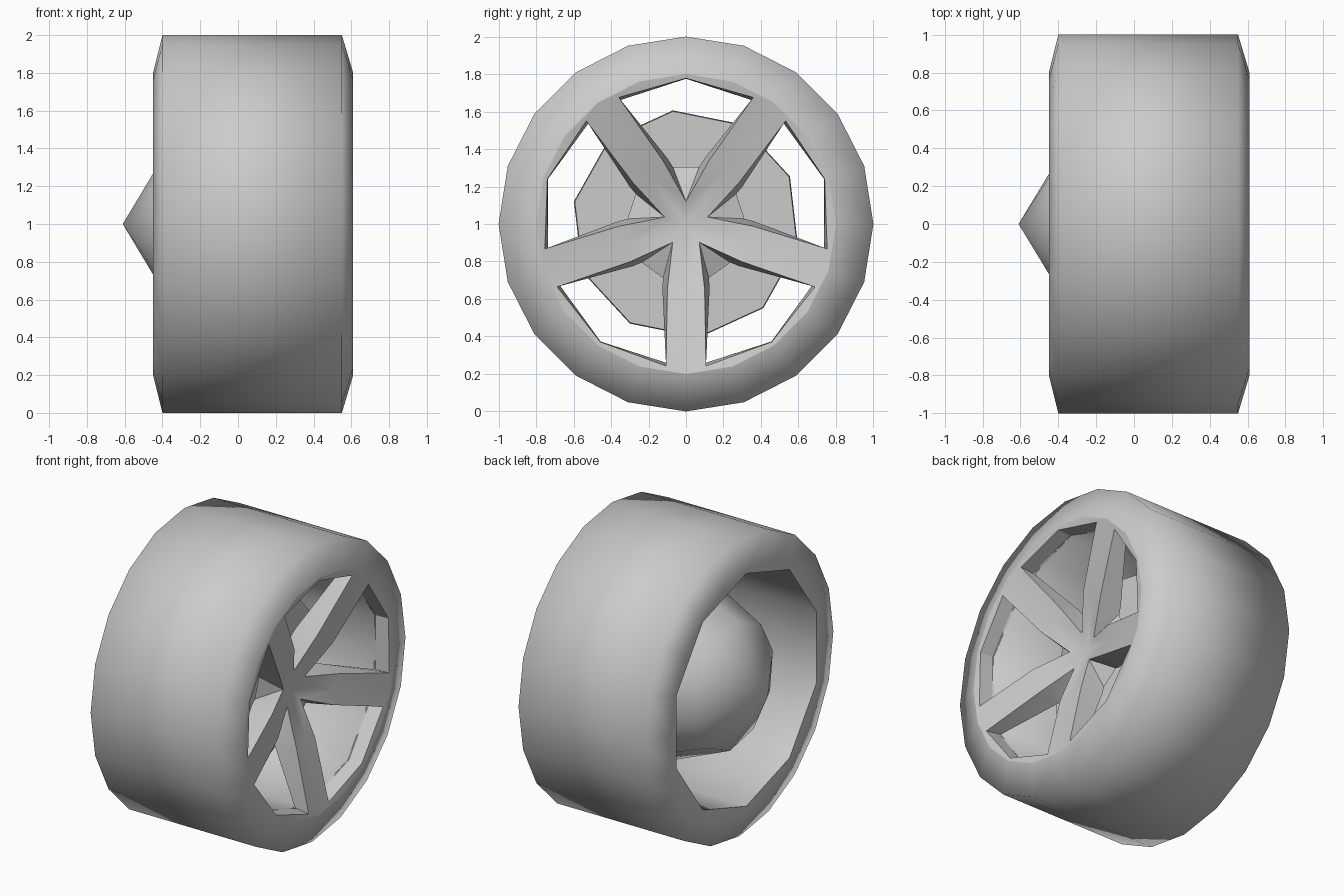
import bpy, bmesh
from math import sin, cos, radians

if "Cube" in bpy.data.objects:
    bpy.data.objects.remove(bpy.data.objects["Cube"])

grey = bpy.data.materials.new("plain_grey")
grey.use_nodes = True
grey.diffuse_color = (0.6, 0.6, 0.6, 1)
grey.node_tree.nodes["Principled BSDF"].inputs["Base Color"].default_value = (0.6, 0.6, 0.6, 1)


def polar(x, r, deg):
    """Point on the wheel: x along the axle, r and angle around it."""
    a = radians(deg)
    return (x, r * cos(a), 1 + r * sin(a))


def finish(bm, name, smooth):
    bmesh.ops.remove_doubles(bm, verts=bm.verts, dist=0.0005)
    bmesh.ops.recalc_face_normals(bm, faces=bm.faces)
    me = bpy.data.meshes.new(name)
    bm.to_mesh(me)
    bm.free()
    me.materials.append(grey)
    ob = bpy.data.objects.new(name, me)
    bpy.context.collection.objects.link(ob)
    bpy.ops.object.select_all(action='DESELECT')
    ob.select_set(True)
    bpy.context.view_layer.objects.active = ob
    bpy.ops.object.shade_smooth_by_angle(angle=radians(smooth))


def revolve(name, profile, sides, start, smooth, closed=False):
    """Spin (x, r) points; a third value narrows the odd corners."""
    bm = bmesh.new()
    rings = []
    for x, r, *odd in profile:
        rings.append([bm.verts.new(polar(x, r * (odd[0] if odd and i % 2 else 1),
                                         start + 360 * i / sides)) for i in range(sides)])
    pairs = list(zip(rings, rings[1:] + rings[:1])) if closed else list(zip(rings, rings[1:]))
    for a, b in pairs:
        for i in range(sides):
            j = (i + 1) % sides
            bm.faces.new((a[i], a[j], b[j], b[i]))
    finish(bm, name, smooth)


# Tyre with a ten-sided bore
TEN = cos(radians(18))
revolve("tyre", [(-0.45, 0.785, TEN), (-0.45, 0.8), (-0.4, 1), (0.55, 1),
                 (0.61, 0.8), (0.52, 0.8), (0.51, 0.775, TEN)], 20, 90, 80, closed=True)

# Domed hub behind the spokes, flat towards the front
revolve("hub_dome", [(0.14, 0), (0.14, 0.605), (0.11, 0.61), (-0.36, 0.42), (-0.61, 0)],
        10, 96.6, 60)

# Dished five-spoke rim: front and back skins joined by window walls
bm = bmesh.new()


def face(*pts):
    bm.faces.new([bm.verts.new(p) for p in pts])


def dish(r):
    """Depth of the rim face, bending inwards near the middle."""
    return 0.37 + 0.13 * r / 0.33 if r < 0.33 else 0.50 + 0.11 * (r - 0.33) / 0.47


for k in range(5):
    mid = 90 + 72 * k

    def front(r, deg):
        return polar(dish(r), r, mid + deg)

    def back(r, deg):
        return polar(dish(r) - (0.15 if r < 0.5 else 0.1), r, mid + deg)

    # Window outline on each skin: top middle radius, corner radius
    outline = {front: (0.778, 0.765), back: (0.775, 0.775 * TEN / cos(radians(10)))}
    for s in (-1, 1):
        tops = {skin: skin(r[0], 0) for skin, r in outline.items()}
        corners = {skin: skin(r[1], 28 * s) for skin, r in outline.items()}
        inners = {front: front(0.12, 0), back: back(0.313, 13 * s)}
        # Bend of the spoke, on its edge and on its centre line
        bends = {front: front(0.36, 20 * s), back: back(0.36, 15.5 * s)}
        for skin in (front, back):
            rim = [skin(0.8, s * d) for d in (0, 18, 36)]
            ridge = skin(0.33, 36 * s)
            face(rim[0], rim[1], corners[skin], tops[skin])
            face(rim[1], rim[2], corners[skin])
            face(rim[2], corners[skin], bends[skin], ridge)
            face(ridge, bends[skin], inners[skin], skin(0, 0))
        face(tops[front], corners[front], corners[back], tops[back])
        face(corners[front], bends[front], bends[back], corners[back])
        face(bends[front], inners[front], inners[back], bends[back])
    face(front(0.12, 0), back(0.313, -13), back(0.313, 13))
    face(back(0, 0), back(0.313, 13), back(0.313, -13))
finish(bm, "spoked_rim", 30)
